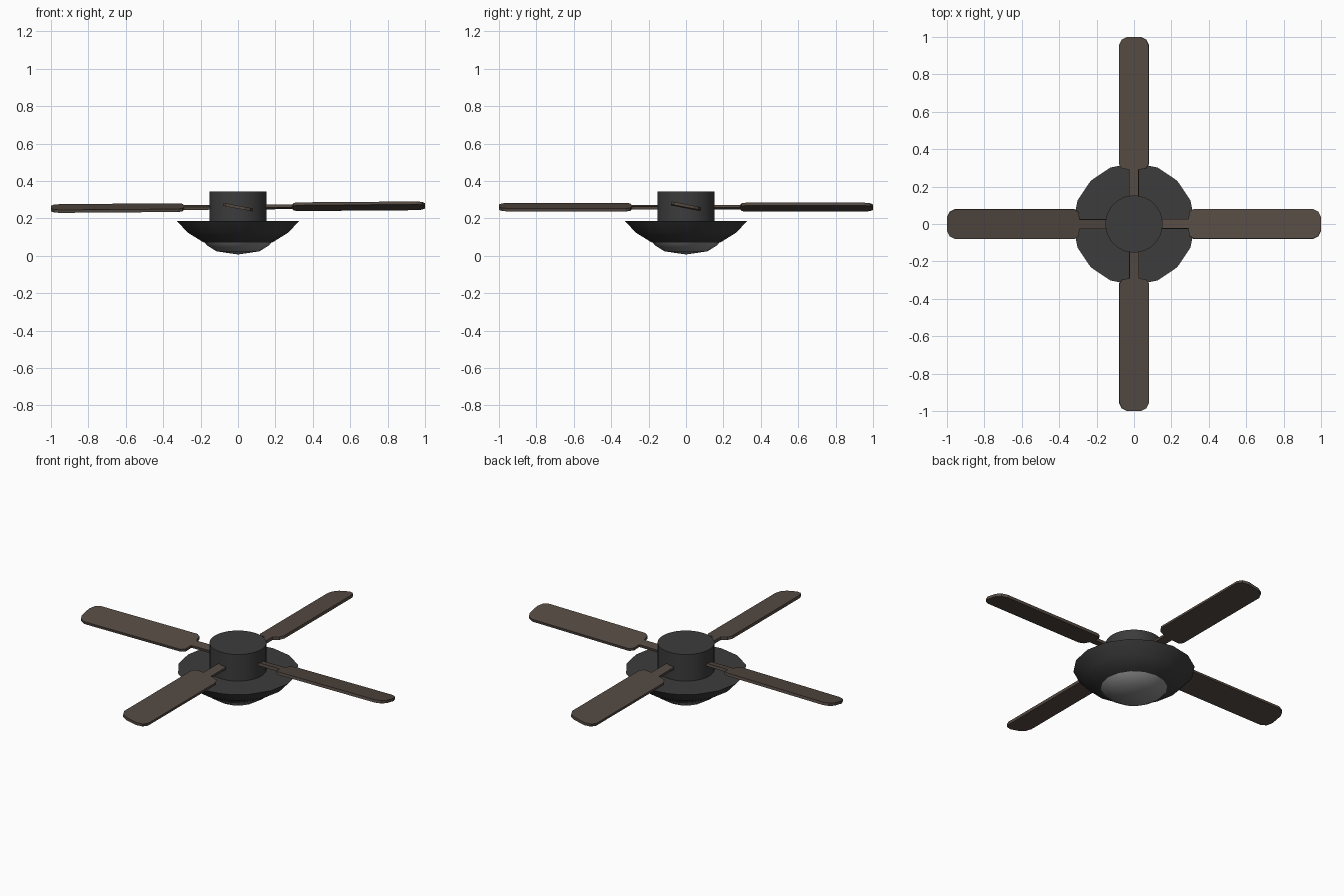
import bpy, bmesh, math
from mathutils import Matrix

if "Cube" in bpy.data.objects:
    bpy.data.objects.remove(bpy.data.objects["Cube"])


def material(name, rgb):
    m = bpy.data.materials.new(name)
    m.diffuse_color = (*rgb, 1)
    m.use_nodes = True
    m.node_tree.nodes["Principled BSDF"].inputs["Base Color"].default_value = m.diffuse_color
    return m


DARK = material("dark_metal", (0.045, 0.045, 0.045))
GLASS = material("frosted_glass", (0.25, 0.25, 0.25))
WOOD = material("dark_wood", (0.09, 0.068, 0.055))


def finish(name, bm, mat, angle=None):
    bmesh.ops.recalc_face_normals(bm, faces=bm.faces)
    me = bpy.data.meshes.new(name)
    bm.to_mesh(me)
    bm.free()
    ob = bpy.data.objects.new(name, me)
    bpy.context.collection.objects.link(ob)
    me.materials.append(mat)
    if angle:
        bpy.ops.object.select_all(action='DESELECT')
        ob.select_set(True)
        bpy.context.view_layer.objects.active = ob
        bpy.ops.object.shade_smooth_by_angle(angle=math.radians(angle))
    return ob


def lathe(name, profile, sides, mat, angle=40):
    bm = bmesh.new()
    vs = [bm.verts.new((r, 0, z)) for r, z in profile]
    es = [bm.edges.new(p) for p in zip(vs, vs[1:])]
    bmesh.ops.spin(bm, geom=vs + es, axis=(0, 0, 1), cent=(0, 0, 0),
                   angle=2 * math.pi, steps=sides, use_merge=True)
    bmesh.ops.remove_doubles(bm, verts=bm.verts, dist=1e-5)
    return finish(name, bm, mat, angle)


# Motor housing, bowl and lamp glass
lathe("motor_housing", [(0, 0.18), (0.153, 0.18), (0.153, 0.345), (0, 0.345)], 32, DARK)
lathe("bowl", [(0, 0.187), (0.327, 0.187), (0.27, 0.125), (0.185, 0.072), (0, 0.072)], 16, DARK)
lathe("lamp_glass", [(0, 0.073), (0.18, 0.073), (0.165, 0.055), (0.115, 0.024), (0, 0.007)], 16, GLASS)

# Blades: half outline mirrored, extruded, pitched and turned around the hub
half = [(0.14, 0.025), (0.29, 0.025), (0.297, 0.065), (0.32, 0.081),
        (0.955, 0.081), (0.985, 0.066), (1.0, 0.035)]
outline = half + [(x, -y) for x, y in reversed(half)]
T = 0.016
for i in range(4):
    bm = bmesh.new()
    face = bm.faces.new([bm.verts.new((x, y, -T / 2)) for x, y in outline])
    ext = bmesh.ops.extrude_face_region(bm, geom=[face])
    bmesh.ops.translate(bm, vec=(0, 0, T), verts=[
        v for v in ext["geom"] if isinstance(v, bmesh.types.BMVert)])
    bm.transform(Matrix.Translation((0, 0, 0.26))
                 @ Matrix.Rotation(-0.0075, 4, 'Y')
                 @ Matrix.Rotation(i * math.pi / 2, 4, 'Z')
                 @ Matrix.Rotation(math.radians(-11), 4, 'X'))
    finish(f"blade_{i + 1}", bm, WOOD)
